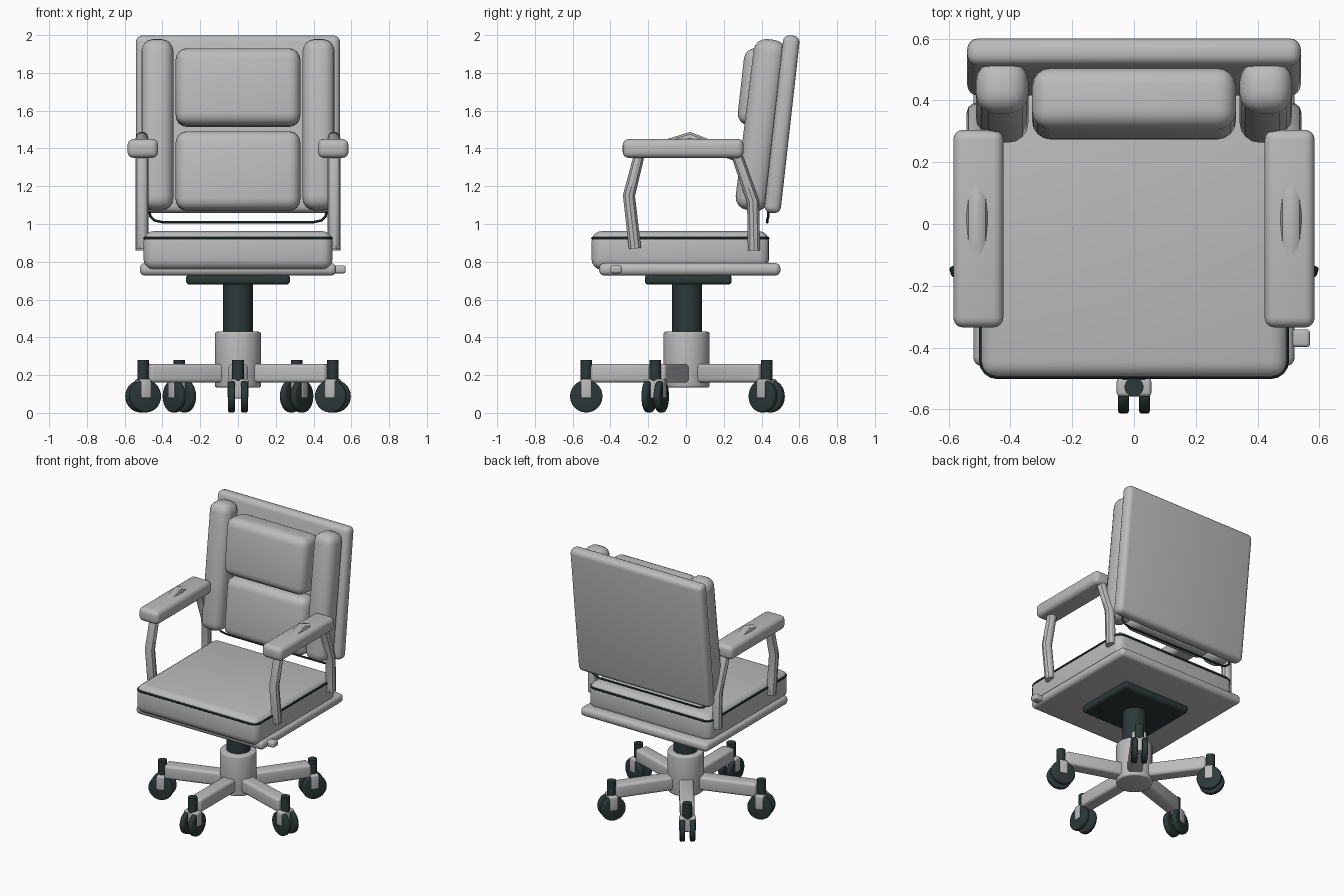
import bpy, math
from mathutils import Vector, Matrix

if "Cube" in bpy.data.objects:
    bpy.data.objects.remove(bpy.data.objects["Cube"])


def material(name, rgb):
    m = bpy.data.materials.new(name)
    m.diffuse_color = (*rgb, 1)
    m.use_nodes = True
    m.node_tree.nodes["Principled BSDF"].inputs["Base Color"].default_value = m.diffuse_color
    return m


GREY = material("light grey", (0.5, 0.5, 0.5))
DARK = material("dark slate", (0.025, 0.04, 0.04))


def finish(ob, name, mat):
    ob.name = name
    ob.data.materials.append(mat)
    bpy.context.view_layer.objects.active = ob
    bpy.ops.object.select_all(action='DESELECT')
    ob.select_set(True)
    bpy.ops.object.shade_smooth_by_angle(angle=math.radians(35))
    return ob


def box(name, center, size, mat, bevel=0.02, tilt=0.0, spin=0.0, segments=4):
    bpy.ops.mesh.primitive_cube_add(size=1)
    ob = bpy.context.object
    ob.data.transform(Matrix.Diagonal((*size, 1)))
    ob.location = center
    ob.rotation_euler = (math.radians(tilt), 0, spin)
    if bevel:
        mod = ob.modifiers.new("round", 'BEVEL')
        mod.width, mod.segments = bevel, segments
        bpy.ops.object.modifier_apply(modifier=mod.name)
    return finish(ob, name, mat)


def cylinder(name, center, radius, depth, mat, axis=(0, 0, 1), bevel=0.0, sides=32):
    bpy.ops.mesh.primitive_cylinder_add(radius=radius, depth=depth, vertices=sides)
    ob = bpy.context.object
    ob.location = center
    ob.rotation_euler = Vector(axis).to_track_quat('Z', 'Y').to_euler()
    if bevel:
        mod = ob.modifiers.new("round", 'BEVEL')
        mod.width, mod.segments = bevel, 3
        mod.limit_method = 'ANGLE'
        bpy.ops.object.modifier_apply(modifier=mod.name)
    return finish(ob, name, mat)


def tube(name, points, radius, mat, closed=False):
    cu = bpy.data.curves.new(name, 'CURVE')
    cu.dimensions = '3D'
    cu.bevel_depth, cu.bevel_resolution, cu.use_fill_caps = radius, 3, True
    sp = cu.splines.new('POLY')
    sp.points.add(len(points) - 1)
    for p, co in zip(sp.points, points):
        p.co = (*co, 1)
    sp.use_cyclic_u = closed
    ob = bpy.data.objects.new(name, cu)
    bpy.context.collection.objects.link(ob)
    bpy.ops.object.select_all(action='DESELECT')
    bpy.context.view_layer.objects.active = ob
    ob.select_set(True)
    bpy.ops.object.convert(target='MESH')
    return finish(bpy.context.object, name, mat)


def round_corners(x0, x1, y0, y1, r, z):
    pts = []
    for cx, cy, a0 in ((x1 - r, y1 - r, 0), (x0 + r, y1 - r, 90),
                       (x0 + r, y0 + r, 180), (x1 - r, y0 + r, 270)):
        for k in range(5):
            a = math.radians(a0 + k * 22.5)
            pts.append((cx + r * math.cos(a), cy + r * math.sin(a), z))
    return pts


# backrest: shell panel, two cushions
LEAN = -6.4
box("back_panel", (0, 0.508, 1.528), (1.08, 0.088, 0.945), GREY, 0.035, LEAN)
box("upper_back_cushion", (0, 0.39, 1.722), (0.66, 0.2, 0.41), GREY, 0.06, LEAN)
box("lower_back_cushion", (0, 0.37, 1.28), (0.66, 0.16, 0.42), GREY, 0.06, LEAN)

# thin trim hoop below the backrest
tube("back_trim", [(-0.47, 0.44, 1.1), (-0.465, 0.435, 1.04), (-0.44, 0.43, 1.018),
                   (-0.4, 0.43, 1.01), (0.4, 0.43, 1.01), (0.44, 0.43, 1.018),
                   (0.465, 0.435, 1.04), (0.47, 0.44, 1.1)], 0.007, DARK)

# seat
box("seat_cushion", (0, -0.03, 0.86), (1.0, 0.94, 0.205), GREY, 0.055)
tube("seat_piping", round_corners(-0.493, 0.493, -0.493, 0.433, 0.05, 0.924),
     0.009, DARK, True)
box("seat_base", (0, 0.02, 0.76), (1.04, 0.96, 0.066), GREY, 0.028)
box("lever", (0.53, -0.37, 0.76), (0.08, 0.058, 0.042), GREY, 0.012)

# mirrored side bolsters and arms
for s, side in ((-1, "left"), (1, "right")):
    box(side + "_bolster", (s * 0.427, 0.395, 1.525), (0.17, 0.17, 0.91),
        GREY, 0.065, LEAN - 0.6)
    box(side + "_arm_pad", (s * 0.504, -0.015, 1.4), (0.162, 0.64, 0.1), GREY, 0.032)
    path = [(-0.27, 0.87), (-0.302, 1.15), (-0.245, 1.375), (0.02, 1.455),
            (0.27, 1.36), (0.355, 1.12), (0.36, 0.86)]
    tube(side + "_arm_frame", [(s * 0.508, y, z) for y, z in path], 0.034, GREY)

# pedestal
box("seat_mount", (0, 0.012, 0.706), (0.55, 0.46, 0.055), DARK, 0.02)
cylinder("gas_column", (0, 0.006, 0.56), 0.08, 0.28, DARK)
cylinder("hub", (0, 0.003, 0.282), 0.122, 0.296, GREY, bevel=0.012)

# five legs with twin-wheel casters
for i in range(5):
    a = math.radians(-90 + 72 * i)
    out = Vector((math.cos(a), math.sin(a), 0))
    tan = Vector((-math.sin(a), math.cos(a), 0))
    up = Vector((0, 0, 1))
    n = str(i + 1)
    box("leg_" + n, out * 0.285 + up * 0.21, (0.44, 0.1, 0.1), GREY, 0.02, spin=a)
    c = out * 0.528
    cylinder("caster_stem_" + n, c + up * 0.225, 0.031, 0.11, DARK, sides=20)
    box("caster_fork_" + n, c + up * 0.128, (0.06, 0.112, 0.105), GREY, 0.012, spin=a)
    for s in (-1, 1):
        cylinder("caster_wheel_%s_%s" % (n, "a" if s < 0 else "b"),
                 c + tan * s * 0.034 + up * 0.088, 0.086, 0.036, DARK,
                 axis=tan, bevel=0.01, sides=28)
